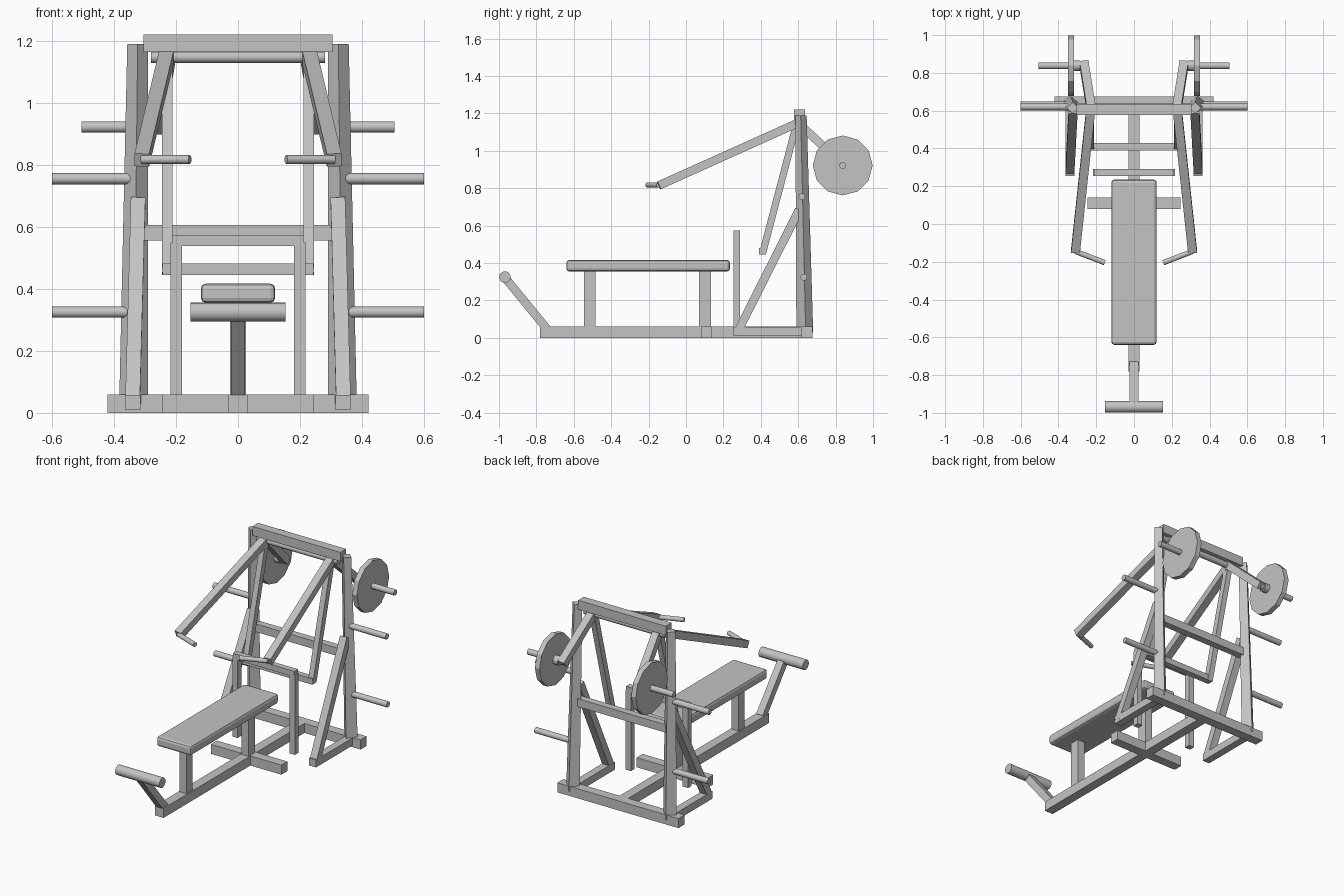
import bpy, bmesh, math
from mathutils import Vector, Matrix

cube = bpy.data.objects.get("Cube")
if cube:
    bpy.data.objects.remove(cube, do_unlink=True)

grey = bpy.data.materials.new("plain grey")
grey.use_nodes = True
COLOUR = (0.55, 0.55, 0.55, 1)
grey.diffuse_color = COLOUR
grey.node_tree.nodes["Principled BSDF"].inputs["Base Color"].default_value = COLOUR


def finish(name, bm):
    bmesh.ops.recalc_face_normals(bm, faces=bm.faces)
    mesh = bpy.data.meshes.new(name)
    bm.to_mesh(mesh)
    bm.free()
    mesh.materials.append(grey)
    obj = bpy.data.objects.new(name, mesh)
    bpy.context.collection.objects.link(obj)
    return obj


def box(name, x, y, z, bevel=0):
    """Box from (low, high) ranges on each axis."""
    bm = bmesh.new()
    bmesh.ops.create_cube(bm, size=1)
    for v in bm.verts:
        for i, (lo, hi) in enumerate((x, y, z)):
            v.co[i] = lo if v.co[i] < 0 else hi
    if bevel:
        bmesh.ops.bevel(bm, geom=bm.edges[:], offset=bevel, segments=2,
                        profile=0.5, affect='EDGES')
    return finish(name, bm)


def bar(name, a, b, width, depth):
    """Rectangular tube between two points, width kept along x."""
    a, b = Vector(a), Vector(b)
    d = (b - a).normalized()
    side = (Vector((1, 0, 0)) - d * d.x).normalized()
    rot = Matrix((side, d.cross(side), d)).transposed().to_4x4()
    bm = bmesh.new()
    bmesh.ops.create_cube(bm, size=1)
    bm.transform(Matrix.Translation((a + b) / 2) @ rot
                 @ Matrix.Diagonal((width, depth, (b - a).length, 1)))
    return finish(name, bm)


def rod(name, a, b, radius, sides=16, smooth=True):
    """Round bar between two points."""
    a, b = Vector(a), Vector(b)
    bm = bmesh.new()
    bmesh.ops.create_cone(bm, cap_ends=True, segments=sides, radius1=radius,
                          radius2=radius, depth=(b - a).length)
    bm.transform(Matrix.Translation((a + b) / 2)
                 @ (b - a).to_track_quat('Z', 'Y').to_matrix().to_4x4())
    obj = finish(name, bm)
    if smooth:
        bpy.ops.object.select_all(action='DESELECT')
        obj.select_set(True)
        bpy.context.view_layer.objects.active = obj
        bpy.ops.object.shade_smooth_by_angle(angle=math.radians(40))
    return obj


def upright(name, s):
    """Post of diamond section, wider at the foot."""
    bm = bmesh.new()
    rings = []
    for z, x0, x1, y0, ym, y1 in ((0.03, 0.29, 0.383, 0.59, 0.64, 0.68),
                                  (1.19, 0.29, 0.357, 0.585, 0.613, 0.645)):
        mid = (x0 + x1) / 2
        rings.append([bm.verts.new((s * x, y, z)) for x, y in
                      ((x0, ym), (mid, y0), (x1, ym), (mid, y1))])
    low, high = rings
    bm.faces.new(low)
    bm.faces.new(high)
    for i in range(4):
        j = (i + 1) % 4
        bm.faces.new((low[i], low[j], high[j], high[i]))
    return finish(name, bm)


# Floor frame
box("main_beam", (-0.03, 0.03), (-0.78, 0.63), (0, 0.06))
box("rear_crossbar", (-0.42, 0.42), (0.615, 0.675), (0, 0.06))
box("middle_foot", (-0.245, 0.245), (0.08, 0.14), (0, 0.06))

# Bench
box("bench_pad", (-0.12, 0.12), (-0.64, 0.235), (0.355, 0.417), 0.016)
box("bench_front_post", (-0.025, 0.025), (-0.545, -0.485), (0.05, 0.36))
box("bench_rear_post", (-0.025, 0.025), (0.07, 0.133), (0.05, 0.36))

# Leg roller
bar("roller_strut", (0, -0.97, 0.325), (0, -0.745, 0.05), 0.045, 0.045)
rod("leg_roller", (-0.153, -0.968, 0.325), (0.153, -0.968, 0.325), 0.031)

# Crossbars of the tower
box("top_beam", (-0.305, 0.305), (0.578, 0.635), (1.163, 1.22))
rod("pivot_axle", (-0.28, 0.6, 1.147), (0.28, 0.6, 1.147), 0.019)
box("middle_crossbar", (-0.31, 0.31), (0.595, 0.64), (0.555, 0.605))
box("hanging_crossbar", (-0.243, 0.243), (0.39, 0.428), (0.445, 0.482))
box("stop_crossbar", (-0.213, 0.213), (0.253, 0.29), (0.538, 0.573))

# Mirrored parts
for s, side in ((1, "left"), (-1, "right")):
    upright(side + "_upright", s)
    box(side + "_floor_rail", sorted((s * 0.315, s * 0.363)), (0.255, 0.63), (0.01, 0.057))
    bar(side + "_brace", (s * 0.34, 0.275, 0.03), (s * 0.322, 0.605, 0.685), 0.047, 0.045)
    box(side + "_stop_post", sorted((s * 0.18, s * 0.217)), (0.253, 0.29), (0.05, 0.55))
    bar(side + "_hanging_bar", (s * 0.228, 0.59, 1.14), (s * 0.228, 0.409, 0.45), 0.035, 0.037)

    # Press arm and grip
    bar(side + "_press_arm", (s * 0.23, 0.6, 1.15), (s * 0.31, -0.145, 0.815), 0.047, 0.045)
    rod(side + "_grip", (s * 0.31, -0.145, 0.817), (s * 0.155, -0.205, 0.817), 0.014)

    # Weight arm, disc and pin
    bar(side + "_weight_arm", (s * 0.225, 0.6, 1.15), (s * 0.265, 0.85, 0.915), 0.047, 0.045)
    rod(side + "_weight_disc", (s * 0.318, 0.838, 0.922), (s * 0.35, 0.838, 0.922), 0.16, 12, False)
    rod(side + "_disc_collar", (s * 0.285, 0.838, 0.922), (s * 0.32, 0.838, 0.922), 0.028)
    rod(side + "_disc_pin", (s * 0.26, 0.838, 0.922), (s * 0.505, 0.838, 0.922), 0.018)

    # Storage pegs
    for level, y, z in (("upper", 0.62, 0.755), ("lower", 0.63, 0.325)):
        rod(f"{side}_{level}_peg", (s * 0.33, y, z), (s * 0.6, y, z), 0.018)
